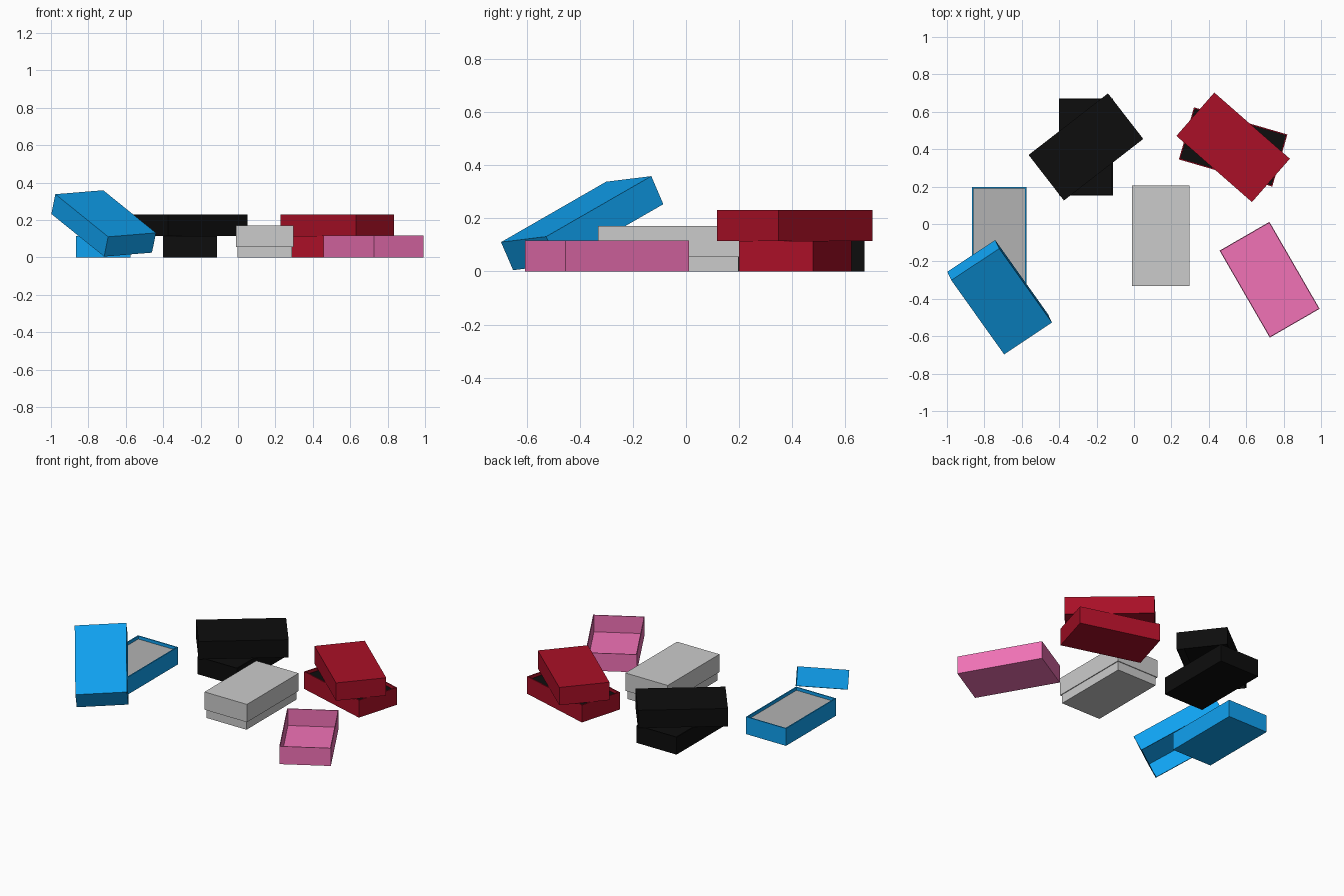
import bpy, bmesh
from math import radians
from mathutils import Matrix, Vector

if "Cube" in bpy.data.objects:
    bpy.data.objects.remove(bpy.data.objects["Cube"])

BASE = (0.52, 0.29, 0.114)
LID = (0.537, 0.308, 0.117)


def material(name, rgb):
    m = bpy.data.materials.new(name)
    m.diffuse_color = (*rgb, 1)
    m.use_nodes = True
    m.node_tree.nodes["Principled BSDF"].inputs["Base Color"].default_value = m.diffuse_color
    return m


BLUE = material("blue_card", (0.005, 0.36, 0.88))
RED = material("red_card", (0.40, 0.005, 0.02))
BLACK = material("black_card", (0.004, 0.004, 0.004))
PINK = material("pink_card", (0.88, 0.17, 0.47))


def tray(name, size, wall, depth, matrix, mat=None, fill=None):
    """Box resting on z = 0 with a recess of the given depth in its top."""
    bm = bmesh.new()
    l, w, h = size
    bmesh.ops.create_cube(bm, size=1, matrix=Matrix.Translation((0, 0, h / 2))
                          @ Matrix.Diagonal((l, w, h, 1)))
    top = max(bm.faces, key=lambda f: f.calc_center_median().z)
    bmesh.ops.inset_region(bm, faces=[top], thickness=wall)
    ext = bmesh.ops.extrude_discrete_faces(bm, faces=[top])
    floor = ext["faces"][0]
    bmesh.ops.translate(bm, verts=floor.verts, vec=(0, 0, -depth))
    if fill != "same":
        floor.material_index = 1
    bmesh.ops.recalc_face_normals(bm, faces=bm.faces)
    me = bpy.data.meshes.new(name)
    bm.to_mesh(me)
    bm.free()
    if mat:
        me.materials.append(mat)
        me.materials.append(mat if fill == "same" else fill)
    ob = bpy.data.objects.new(name, me)
    ob.matrix_world = matrix
    bpy.context.collection.objects.link(ob)
    return ob


def place(x, y, angle, z=0):
    return Matrix.Translation((x, y, z)) @ Matrix.Rotation(radians(angle), 4, 'Z')


def base(name, x, y, angle, mat, fill):
    tray(name, BASE, 0.01, 0.02, place(x, y, angle), mat, fill)


def lid(name, matrix, mat):
    tray(name, LID, 0.007, LID[2] - 0.007, matrix, mat, "same")


FLIP = Matrix.Translation((0, 0, LID[2])) @ Matrix.Rotation(radians(180), 4, 'X')
GREY = material("grey_card", (0.45, 0.45, 0.45))

# closed grey box
tray("grey_box_base", BASE, 0.01, 0.02, place(0.143, -0.063, 90))
tray("grey_box_lid", LID, 0.007, LID[2] - 0.007, place(0.143, -0.063, 90, 0.055) @ FLIP)

# black and red boxes with lids turned askew on top
base("black_box_base", -0.257, 0.412, 90, BLACK, BLACK)
lid("black_box_lid", place(-0.257, 0.412, 37.8, 0.114) @ FLIP, BLACK)
base("red_box_base", 0.53, 0.412, -16.2, RED, BLACK)
lid("red_box_lid", place(0.53, 0.41, -41.2, 0.114) @ FLIP, RED)

# upturned pink lid
lid("pink_box_lid", place(0.725, -0.298, -60), PINK)

# open blue box with its lid leaning against it
base("blue_box_base", -0.72, -0.063, 90, BLUE, GREY)
along = Vector((0.285, -0.40, -0.23)).normalized()
across = Vector((0.26, 0.17, 0.02))
down = across.cross(along).normalized()
across = along.cross(down)
rot = Matrix((along, -across, down)).transposed()
if rot.determinant() < 0:
    rot = Matrix((along, across, down)).transposed()
lid("blue_box_lid", Matrix.Translation((-0.7075, -0.414, 0.235)) @ rot.to_4x4(), BLUE)
